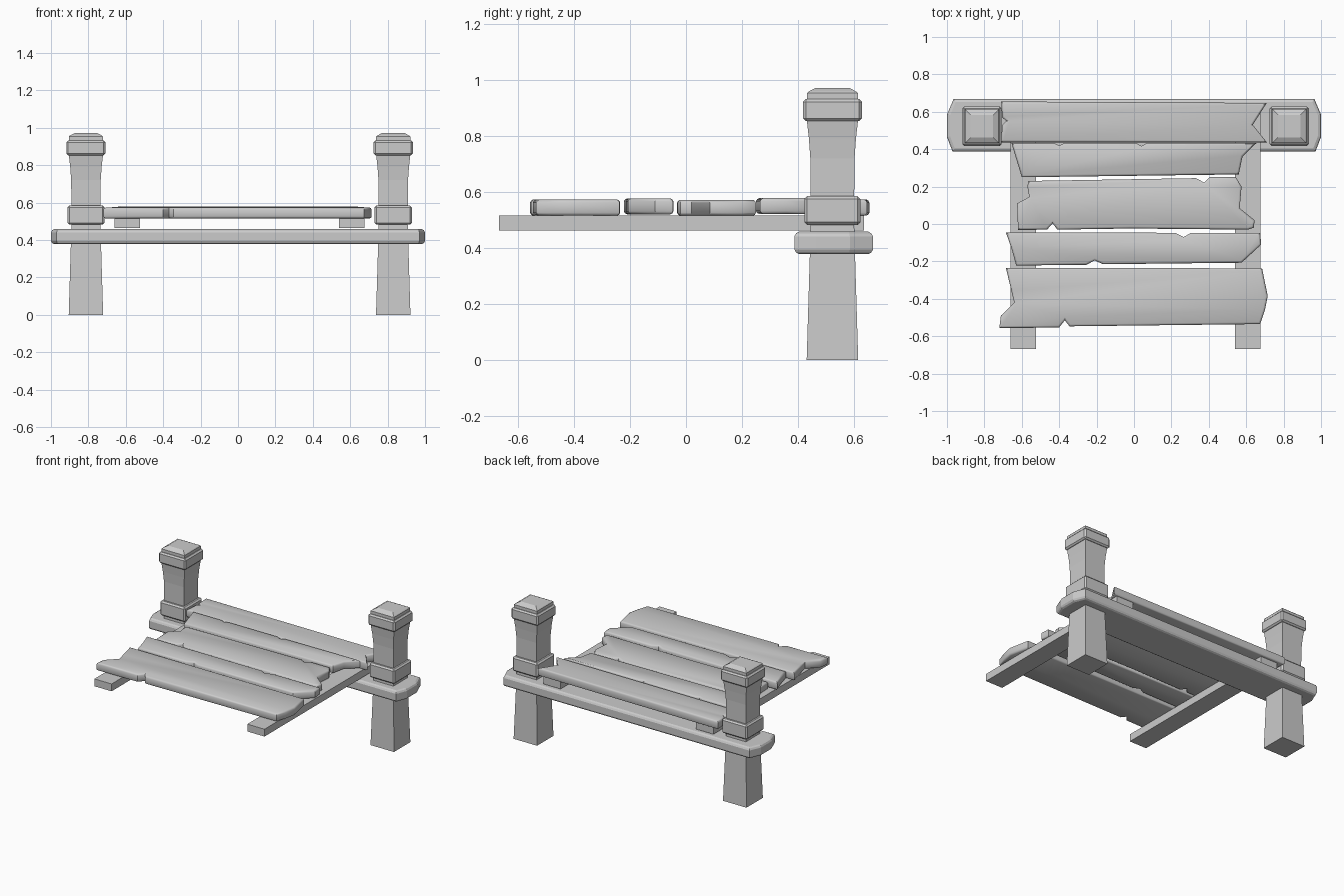
import bpy, bmesh
from mathutils import Vector

if "Cube" in bpy.data.objects:
    bpy.data.objects.remove(bpy.data.objects["Cube"])


def finish(bm, name):
    bmesh.ops.recalc_face_normals(bm, faces=bm.faces)
    me = bpy.data.meshes.new(name)
    bm.to_mesh(me)
    bm.free()
    ob = bpy.data.objects.new(name, me)
    bpy.context.collection.objects.link(ob)
    return ob


def stack(name, rings):
    """Join a list of equal-length point rings into a closed solid."""
    bm = bmesh.new()
    loops = [[bm.verts.new(p) for p in r] for r in rings]
    n = len(loops[0])
    for a, b in zip(loops, loops[1:]):
        for i in range(n):
            j = (i + 1) % n
            bm.faces.new((a[i], a[j], b[j], b[i]))
    bm.faces.new(loops[0][::-1])
    bm.faces.new(loops[-1])
    return finish(bm, name)


def inset(pts, d):
    """Shrink a clockwise outline by d."""
    out = []
    for i, p in enumerate(pts):
        p = Vector(p)
        a = (p - Vector(pts[i - 1])).normalized()
        b = (Vector(pts[(i + 1) % len(pts)]) - p).normalized()
        na, nb = Vector((a.y, -a.x)), Vector((b.y, -b.x))
        out.append(p + (na + nb) * (d / max(0.5, 1 + na.dot(nb))))
    return out


def slab(name, pts, z0, z1, d):
    """Flat board with softened top and bottom rims."""
    levels = [(z0, d), (z0 + d * .35, d * .35), (z0 + d, 0),
              (z1 - d, 0), (z1 - d * .35, d * .35), (z1, d)]
    return stack(name, [[(p[0], p[1], z) for p in inset(pts, k)] for z, k in levels])


def box(name, x0, x1, y0, y1, z0, z1, bevel=0):
    bm = bmesh.new()
    bmesh.ops.create_cube(bm, size=1)
    for v in bm.verts:
        v.co = ((x0 + x1) / 2 + v.co.x * (x1 - x0),
                (y0 + y1) / 2 + v.co.y * (y1 - y0),
                (z0 + z1) / 2 + v.co.z * (z1 - z0))
    if bevel:
        bmesh.ops.bevel(bm, geom=bm.edges[:], offset=bevel, segments=1,
                        affect='EDGES', profile=0.5)
    return finish(bm, name)


def square_column(name, cx, cy, profile):
    signs = ((-1, -1), (1, -1), (1, 1), (-1, 1))
    return stack(name, [[(cx + h * a, cy + h * b, z) for a, b in signs] for h, z in profile])


# Posts with collar, cap block and shallow top
PY = 0.523
for side, px in (("left", -0.813), ("right", 0.83)):
    square_column(side + "_post", px, PY,
                  [(.092, 0), (.08, .40), (.077, .50), (.078, .62), (.079, .72),
                   (.084, .79), (.093, .87)])
    box(side + "_post_collar", px - .099, px + .099, PY - .1, PY + .1, .482, .585, .01)
    box(side + "_post_cap", px - .105, px + .105, PY - .105, PY + .105, .853, .932, .01)
    square_column(side + "_post_top", px, PY,
                  [(.091, .92), (.091, .953), (.086, .958), (.06, .972)])

# Cross beam with clipped corners
beam = [(-.965, .668), (.965, .668), (.985, .62), (1, .585), (1, .465), (.97, .387),
        (-.97, .387), (-1, .465), (-1, .585), (-.985, .62)]
slab("cross_beam", beam, .378, .458, .017)

# Support rails
box("left_rail", -.66, -.525, -.667, .635, .463, .515)
box("right_rail", .54, .675, -.667, .635, .463, .515)

# Weathered planks, outlines run clockwise from the back left corner
planks = [
    ([(-.685, -.235), (.685, -.237), (.715, -.385), (.70, -.46), (.675, -.535),
      (-.345, -.547), (-.37, -.515), (-.40, -.553), (-.72, -.557), (-.712, -.49),
      (-.64, -.42), (-.655, -.36)], .515, .573),
    ([(-.685, -.045), (.22, -.047), (.265, -.07), (.305, -.047), (.675, -.047),
      (.68, -.11), (.575, -.207), (-.165, -.215), (-.21, -.195), (-.255, -.218),
      (-.63, -.222), (-.655, -.13)], .52, .577),
    ([(-.565, .23), (.33, .245), (.375, .222), (.405, .25), (.545, .25), (.575, .2),
      (.565, .085), (.645, .02), (.64, -.02), (.61, -.03), (-.02, -.024), (-.41, -.03), (-.435, .003),
      (-.465, -.03), (-.62, -.032), (-.625, .11), (-.56, .145), (-.57, .2)], .515, .572),
    ([(-.655, .432), (-.43, .433), (-.40, .42), (-.37, .433), (.01, .433), (.04, .417),
      (.07, .433), (.655, .433), (.58, .36), (.56, .265), (-.60, .25)], .521, .578),
    ([(-.71, .655), (.71, .647), (.635, .53), (.71, .437), (-.71, .437),
      (-.705, .53), (-.682, .55), (-.705, .57)], .515, .573),
]
for i, (pts, z0, z1) in enumerate(planks):
    ob = slab("plank_%d" % (i + 1), pts, z0, z1, .011)
    bpy.context.view_layer.objects.active = ob
    bpy.ops.object.select_all(action='DESELECT')
    ob.select_set(True)
    bpy.ops.object.shade_smooth_by_angle(angle=0.6)
